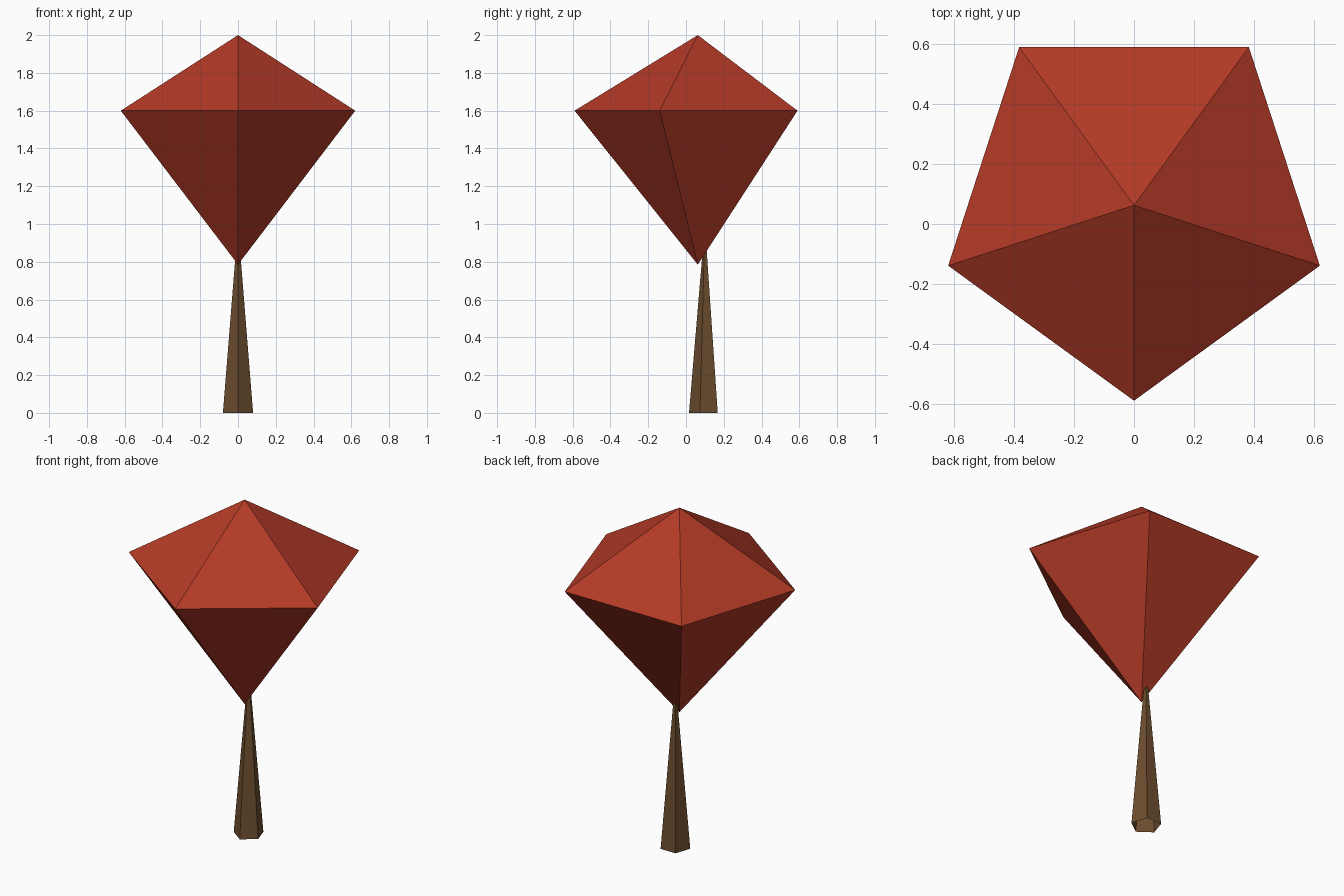
import bpy
import bmesh
from math import sin, cos, tau

cube = bpy.data.objects.get("Cube")
if cube:
    bpy.data.objects.remove(cube, do_unlink=True)


def make_material(name, rgb):
    mat = bpy.data.materials.new(name)
    mat.use_nodes = True
    mat.diffuse_color = (*rgb, 1)
    mat.node_tree.nodes["Principled BSDF"].inputs["Base Color"].default_value = (*rgb, 1)
    return mat


def spire(name, centre_y, radius, ring_z, tips, mat, sides=5):
    """Ring of points, one corner to the front, joined to a tip at each given height."""
    bm = bmesh.new()
    ring = [bm.verts.new((radius * sin(tau * i / sides),
                          centre_y - radius * cos(tau * i / sides), ring_z))
            for i in range(sides)]
    for z in tips:
        tip = bm.verts.new((0, centre_y, z))
        for i in range(sides):
            a, b = ring[i], ring[(i + 1) % sides]
            bm.faces.new((a, b, tip) if z > ring_z else (b, a, tip))
    mesh = bpy.data.meshes.new(name)
    bm.to_mesh(mesh)
    bm.free()
    mesh.materials.append(mat)
    obj = bpy.data.objects.new(name, mesh)
    bpy.context.collection.objects.link(obj)
    return obj


red = make_material("leaf red", (0.45, 0.042, 0.02))
brown = make_material("bark brown", (0.15, 0.075, 0.028))

# Faceted crown, pointed above and below
spire("crown", 0.0625, 0.6525, 1.6, (2.0, 0.785), red)

# Tapering trunk, open underneath, its tip inside the crown
spire("trunk", 0.1, 0.084, 0, (1.0,), brown)
